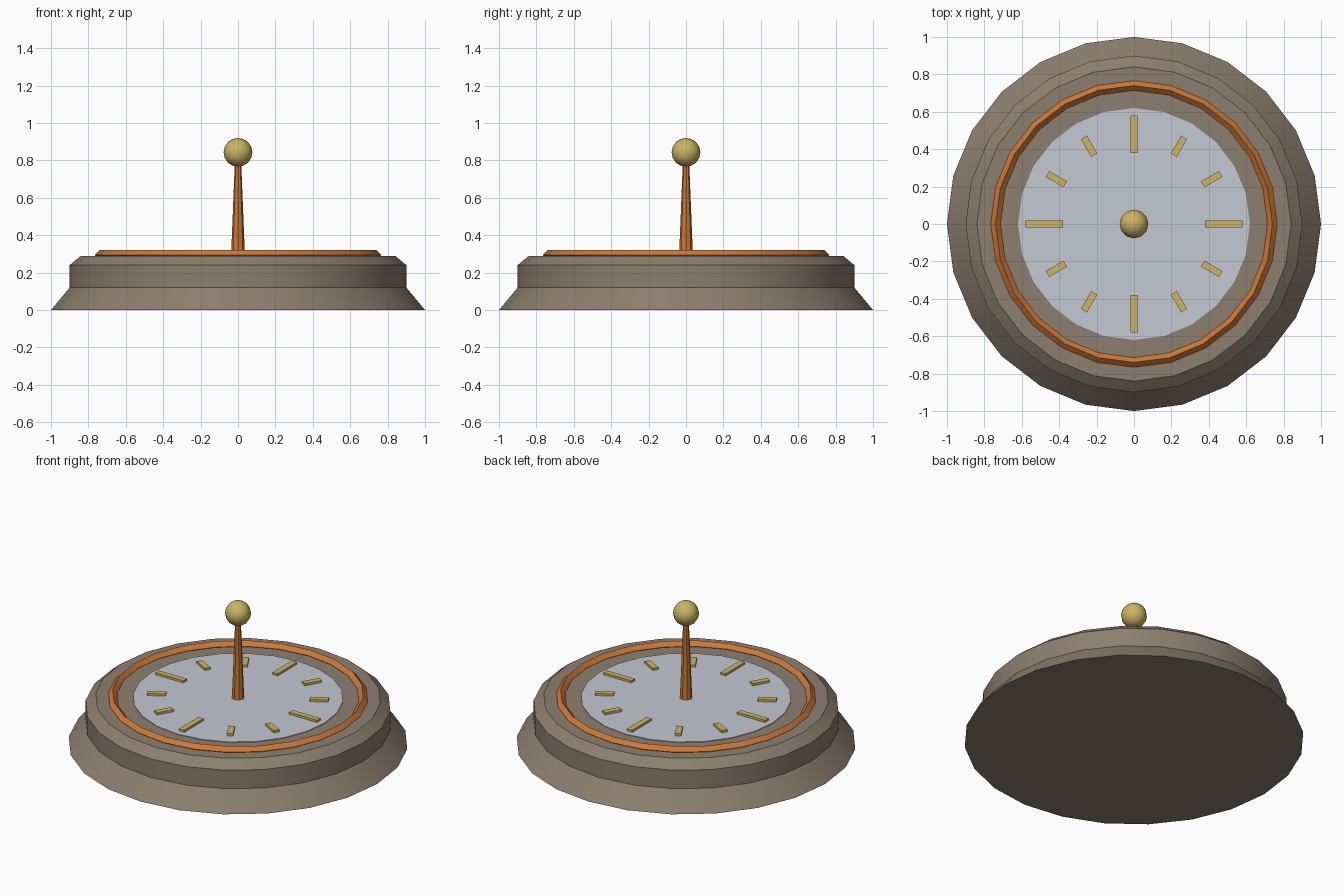
import bpy, bmesh, math
from mathutils import Matrix

if "Cube" in bpy.data.objects:
    bpy.data.objects.remove(bpy.data.objects["Cube"])


def material(name, srgb):
    m = bpy.data.materials.new(name)
    lin = [((c / 255 + 0.055) / 1.055) ** 2.4 for c in srgb]
    m.diffuse_color = (*lin, 1)
    m.use_nodes = True
    m.node_tree.nodes["Principled BSDF"].inputs["Base Color"].default_value = m.diffuse_color
    return m


STONE = material("stone", (140, 127, 110))
COPPER = material("copper", (205, 120, 55))
SILVER = material("silver", (196, 200, 210))
BRASS = material("brass", (205, 180, 100))


def finish(bm, name, mat, smooth=None):
    bmesh.ops.recalc_face_normals(bm, faces=bm.faces)
    me = bpy.data.meshes.new(name)
    bm.to_mesh(me)
    bm.free()
    me.materials.append(mat)
    ob = bpy.data.objects.new(name, me)
    bpy.context.collection.objects.link(ob)
    if smooth:
        bpy.context.view_layer.objects.active = ob
        ob.select_set(True)
        bpy.ops.object.shade_smooth_by_angle(angle=math.radians(smooth))
        ob.select_set(False)
    return ob


def lathe(name, profile, sides, mat, smooth=None, closed=False):
    """Spin (radius, z) points round z; open profiles get end caps."""
    bm = bmesh.new()
    rings = [[bm.verts.new((r * math.cos(2 * math.pi * i / sides),
                            r * math.sin(2 * math.pi * i / sides), z))
              for i in range(sides)] for r, z in profile]
    pairs = list(zip(rings, rings[1:]))
    if closed:
        pairs.append((rings[-1], rings[0]))
    else:
        bm.faces.new(rings[0])
        bm.faces.new(rings[-1])
    for a, b in pairs:
        for i in range(sides):
            j = (i + 1) % sides
            bm.faces.new((a[i], a[j], b[j], b[i]))
    return finish(bm, name, mat, smooth)


# Stepped base
lathe("base", [(1, 0), (0.9, 0.12), (0.9, 0.24), (0.84, 0.29)], 24, STONE, 30)

# Raised rim with a diamond section
R, r, zc = 0.74, 0.026, 0.295
lathe("rim", [(R + r, zc), (R, zc + r), (R - r, zc), (R, zc - r)],
      24, COPPER, 30, closed=True)

# Dial plate
lathe("dial_plate", [(0.62, 0.286), (0.62, 0.294)], 24, SILVER)

# Hour marks, longer at the quarters
for i in range(12):
    length = 0.2 if i % 3 == 0 else 0.11
    bm = bmesh.new()
    bmesh.ops.create_cube(bm, size=1, matrix=(
        Matrix.Rotation(i * math.pi / 6, 4, 'Z')
        @ Matrix.Translation((0.48, 0, 0.297))
        @ Matrix.Diagonal((length, 0.037, 0.022, 1))))
    finish(bm, f"hour_mark_{i + 1}", BRASS)

# Tapered pin and its ball
lathe("pin", [(0.037, 0.29), (0.017, 0.79)], 8, COPPER)
bm = bmesh.new()
bmesh.ops.create_uvsphere(bm, u_segments=12, v_segments=8, radius=0.077,
                          matrix=Matrix.Translation((0, 0, 0.843)))
finish(bm, "ball", BRASS, 60)
